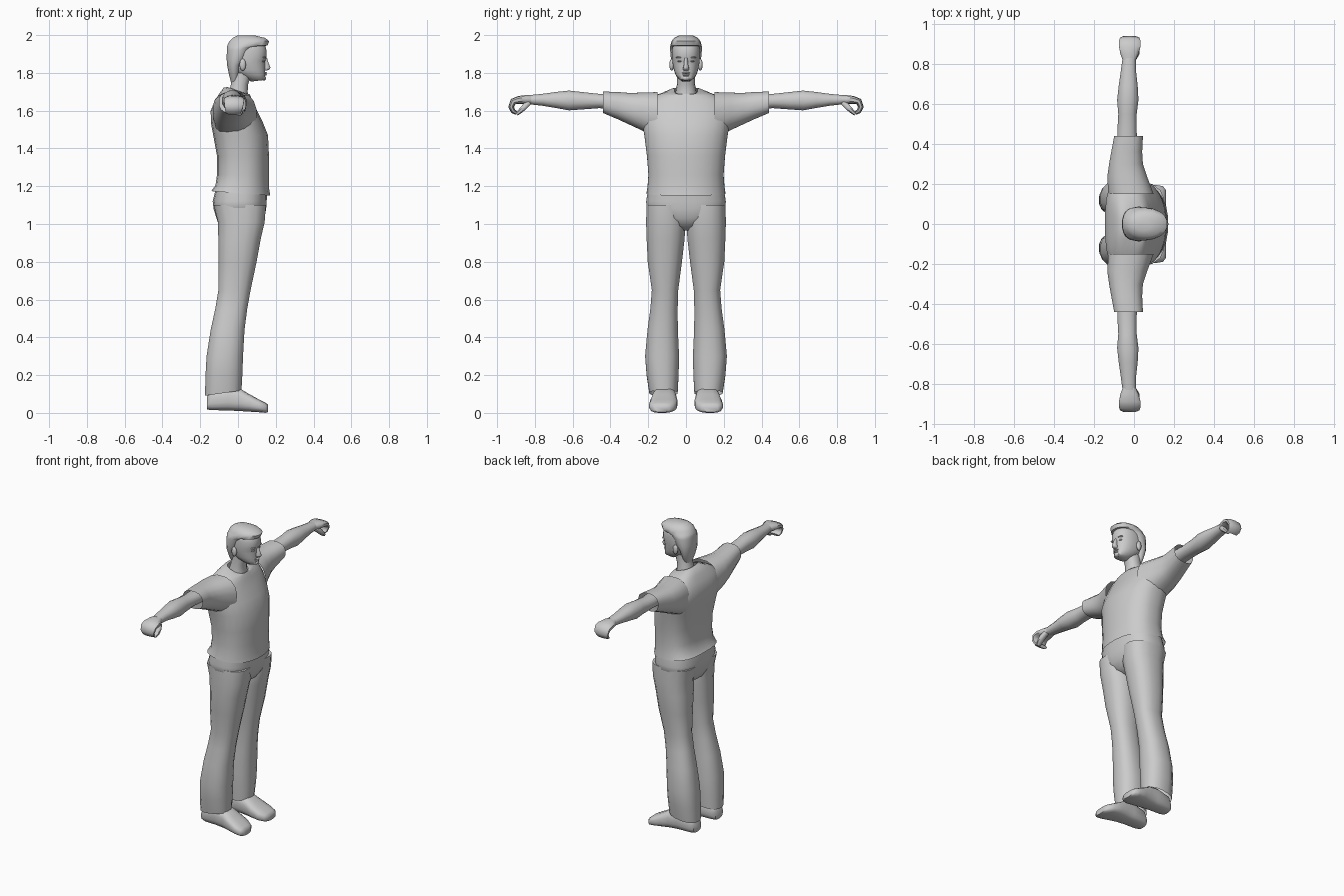
import bpy, bmesh, math
from mathutils import Vector


def finish(name, bm, mirror=False, angle=50):
    bmesh.ops.recalc_face_normals(bm, faces=bm.faces)
    me = bpy.data.meshes.new(name)
    bm.to_mesh(me)
    bm.free()
    ob = bpy.data.objects.new(name, me)
    bpy.context.collection.objects.link(ob)
    if mirror:
        m = ob.modifiers.new("Mirror", 'MIRROR')
        m.use_axis = (False, True, False)
        m.use_mirror_merge = False
    bpy.ops.object.select_all(action='DESELECT')
    ob.select_set(True)
    bpy.context.view_layer.objects.active = ob
    bpy.ops.object.shade_smooth_by_angle(angle=math.radians(angle))
    return ob


def skin(name, rings, mirror=False, caps=(True, True), angle=50):
    """Join rings of points with quads."""
    bm = bmesh.new()
    vs = [[bm.verts.new(p) for p in r] for r in rings]
    n = len(vs[0])
    for a, b in zip(vs, vs[1:]):
        for i in range(n):
            j = (i + 1) % n
            bm.faces.new((a[i], a[j], b[j], b[i]))
    if caps[0]:
        bm.faces.new(vs[0])
    if caps[1]:
        bm.faces.new(vs[-1])
    return finish(name, bm, mirror, angle)


def section(sides, pf, pb):
    """Unit superellipse: exponent pf on the +a half, pb on the -a half."""
    out = []
    for i in range(sides):
        t = 2 * math.pi * (i + 0.5) / sides
        c, s = math.cos(t), math.sin(t)
        e = 2 / (pf if c > 0 else pb)
        out.append((math.copysign(abs(c) ** e, c), math.copysign(abs(s) ** e, s)))
    return out


def loft(name, axis, rings, sides=16, pf=2.2, pb=2.2, **kw):
    """Rings are (position, a0, a1, b0, b1, tilt) across the given axis."""
    res = []
    for t, a0, a1, b0, b1, *tilt in rings:
        k = tilt[0] if tilt else 0
        ring = []
        for u, v in section(sides, pf, pb):
            a = (a0 + a1) / 2 + u * (a1 - a0) / 2
            b = (b0 + b1) / 2 + v * (b1 - b0) / 2
            w = t + k * u
            ring.append({'z': (a, b, w), 'y': (a, w, b), 'x': (w, a, b)}[axis])
        res.append(ring)
    return skin(name, res, **kw)


def centred(rings):
    """Expand (z, x0, x1, half width, tilt) to a symmetric ring."""
    return [(r[0], r[1], r[2], -r[3], r[3], *r[4:]) for r in rings]


def sweep(name, pts, sides=10):
    """Flat strap bent in the y-z plane: (y, z, half thickness, x0, x1)."""
    res = []
    for i, (y, z, h, x0, x1) in enumerate(pts):
        p, q = pts[max(i - 1, 0)], pts[min(i + 1, len(pts) - 1)]
        d = Vector((q[0] - p[0], q[1] - p[1])).normalized()
        res.append([((x0 + x1) / 2 + u * (x1 - x0) / 2, y - d.y * v * h, z + d.x * v * h)
                    for u, v in section(sides, 2.6, 2.6)])
    return skin(name, res, mirror=True)


def blob(name, loc, size, mirror=False):
    bm = bmesh.new()
    bmesh.ops.create_uvsphere(bm, u_segments=10, v_segments=6, radius=1)
    for v in bm.verts:
        v.co = Vector(loc) + Vector(c * s for c, s in zip(v.co, size))
    return finish(name, bm, mirror)


# Shirt body and short sleeves
loft("shirt_body", 'z', centred([
    (1.162, -.143, .172, .21, -.012), (1.195, -.12, .166, .205, -.01), (1.26, -.112, .165, .20),
    (1.36, -.112, .165, .208), (1.47, -.132, .16, .222), (1.54, -.145, .132, .235),
    (1.60, -.145, .102, .238), (1.65, -.125, .078, .215), (1.685, -.10, .066, .15, -.005),
    (1.705, -.075, .062, .085, -.018), (1.705, -.055, .057, .062, -.02)]),
    sides=24, pf=2.2, pb=3, caps=(False, False))
loft("sleeve", 'y', [
    (.15, -.13, .10, 1.45, 1.70), (.235, -.135, .068, 1.495, 1.697), (.30, -.126, .046, 1.525, 1.695),
    (.36, -.115, .042, 1.553, 1.70), (.44, -.10, .046, 1.587, 1.702)],
    pf=2.4, pb=2.6, mirror=True, caps=(False, False))

# Bare arms
loft("arm", 'y', [
    (.36, -.085, .02, 1.605, 1.69), (.46, -.085, .015, 1.612, 1.69), (.55, -.08, .015, 1.605, 1.70),
    (.62, -.086, .024, 1.60, 1.708), (.69, -.078, .02, 1.613, 1.70), (.76, -.068, .012, 1.625, 1.69),
    (.83, -.058, .01, 1.633, 1.683)], sides=12, mirror=True)

# Half-closed hands
sweep("palm_and_fingers", [
    (.815, 1.658, .024, -.056, .008), (.85, 1.658, .024, -.07, .024), (.885, 1.657, .021, -.076, .034),
    (.915, 1.648, .018, -.076, .034), (.926, 1.62, .015, -.072, .028), (.915, 1.597, .013, -.068, .02),
    (.897, 1.587, .010, -.062, .012)])
sweep("thumb", [
    (.83, 1.645, .016, -.02, .015), (.855, 1.62, .016, -.012, .028), (.878, 1.597, .013, -.008, .028),
    (.897, 1.58, .009, -.006, .02)], sides=8)

# Trousers: hips and flared legs
loft("trouser_hips", 'z', centred([
    (.965, -.06, .07, .02), (.99, -.10, .115, .09), (1.03, -.115, .14, .17), (1.08, -.13, .15, .21),
    (1.12, -.135, .153, .212), (1.20, -.115, .155, .20)]), sides=24, pf=2.5, pb=2.8)
loft("trouser_leg", 'z', [
    (.105, -.176, .02, .043, .195, .014), (.20, -.174, .025, .038, .21, .01),
    (.30, -.168, .028, .035, .218), (.44, -.146, .036, .042, .205), (.55, -.122, .05, .043, .19),
    (.65, -.105, .068, .04, .182), (.80, -.105, .10, .02, .204), (.92, -.106, .122, .006, .21),
    (1.01, -.108, .143, 0, .213), (1.10, -.13, .15, .01, .21)],
    pf=2.4, pb=2.4, mirror=True, caps=(False, True))

# Shoes
loft("shoe", 'x', [
    (-.165, .075, .155, .018, .085), (-.14, .06, .17, .014, .12), (-.05, .055, .175, .012, .14),
    (.01, .05, .18, .009, .13), (.06, .045, .19, .006, .10), (.11, .047, .196, .003, .072),
    (.145, .065, .19, 0, .055), (.16, .09, .17, .004, .042)],
    pf=2.9, pb=2.9, mirror=True)

# Neck, head and hair
loft("neck", 'z', centred([
    (1.65, -.065, .06, .062), (1.70, -.05, .052, .055), (1.74, -.038, .055, .048),
    (1.80, -.035, .075, .048)]), sides=14)
loft("head", 'z', centred([
    (1.758, .07, .136, .024, .004), (1.77, .035, .146, .04, -.004), (1.79, 0, .144, .055),
    (1.815, -.03, .145, .064), (1.845, -.045, .144, .07), (1.863, -.05, .145, .073),
    (1.882, -.05, .153, .074), (1.92, -.05, .152, .075), (1.96, -.04, .14, .068),
    (1.985, -.01, .10, .045)]), sides=20, pf=2.3)
loft("hair", 'z', centred([
    (1.745, -.036, 0, .03), (1.79, -.048, .008, .055), (1.84, -.058, .02, .073),
    (1.875, -.061, .05, .080), (1.92, -.06, .075, .084), (1.937, -.059, .10, .084),
    (1.945, -.058, .158, .083), (1.968, -.047, .167, .077), (1.985, -.03, .145, .062),
    (1.999, 0, .085, .034)]), sides=18)

# Face details
loft("nose", 'z', centred([
    (1.88, .13, .154, .009), (1.85, .13, .163, .01), (1.829, .13, .173, .015),
    (1.818, .13, .168, .016), (1.812, .13, .15, .012)]), sides=10)
blob("upper_lip", (.142, 0, 1.8), (.013, .022, .005))
blob("lower_lip", (.14, 0, 1.79), (.013, .019, .005))
blob("chin", (.136, 0, 1.772), (.014, .022, .013))
blob("eye", (.131, .031, 1.862), (.012, .013, .006), True)
blob("brow", (.136, .032, 1.882), (.013, .022, .005), True)
blob("ear", (.025, .076, 1.843), (.018, .012, .032), True)
